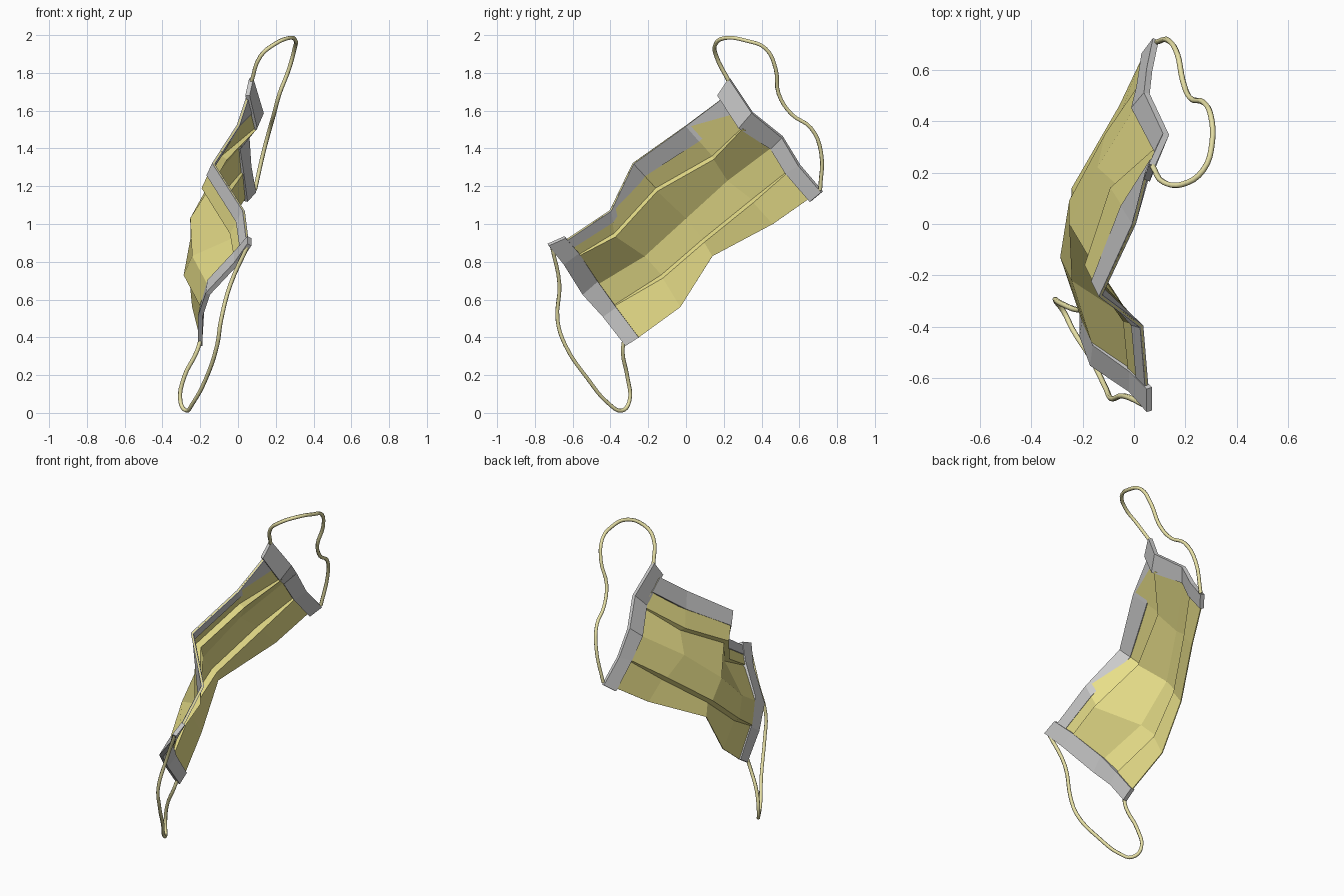
import bpy
from mathutils import Vector as V

if "Cube" in bpy.data.objects:
    bpy.data.objects.remove(bpy.data.objects["Cube"])


def material(name, rgb):
    m = bpy.data.materials.new(name)
    m.diffuse_color = (*rgb, 1)
    m.use_nodes = True
    m.node_tree.nodes["Principled BSDF"].inputs["Base Color"].default_value = m.diffuse_color
    return m


khaki = material("khaki_fabric", (0.80, 0.73, 0.25))
cream = material("cream_elastic", (0.80, 0.75, 0.38))


def sheet(name, rows, thick, mat=None):
    """Grid surface through equal-length rows of points, given thickness."""
    n = len(rows[0])
    verts = [tuple(p) for r in rows for p in r]
    faces = [(i * n + j, i * n + j + 1, (i + 1) * n + j + 1, (i + 1) * n + j)
             for i in range(len(rows) - 1) for j in range(n - 1)]
    me = bpy.data.meshes.new(name)
    me.from_pydata(verts, [], faces)
    ob = bpy.data.objects.new(name, me)
    bpy.context.collection.objects.link(ob)
    if mat:
        me.materials.append(mat)
    s = ob.modifiers.new("thickness", 'SOLIDIFY')
    s.thickness, s.offset = thick, 0
    return ob


def loop(name, pts):
    """Round elastic cord along a smooth path."""
    cu = bpy.data.curves.new(name, 'CURVE')
    cu.dimensions = '3D'
    cu.bevel_depth, cu.bevel_resolution, cu.resolution_u = 0.011, 1, 4
    cu.use_fill_caps = True
    sp = cu.splines.new('BEZIER')
    sp.bezier_points.add(len(pts) - 1)
    for b, p in zip(sp.bezier_points, pts):
        b.co = p
        b.handle_left_type = b.handle_right_type = 'AUTO'
    cu.materials.append(cream)
    bpy.context.collection.objects.link(bpy.data.objects.new(name, cu))


# fold lines of the mask, top edge to bottom edge, each from left end to right end
top = [V(p) for p in ((.05, -.64, .91), (.03, -.40, 1.07), (-.13, -.28, 1.32), (0, 0, 1.52), (.05, .20, 1.67))]
pleat1 = [V(p) for p in ((-.02, -.58, .83), (-.04, -.38, .95), (-.19, -.16, 1.19), (-.09, .14, 1.36), (.09, .30, 1.51))]
ridge = [V(p) for p in ((-.16, -.47, .68), (-.24, -.22, .83), (-.25, 0, 1.03), (-.14, .22, 1.23), (.01, .46, 1.41))]
pleat2 = [V(p) for p in ((-.20, -.38, .57), (-.285, -.13, .73), (-.25, .09, .92), (-.11, .35, 1.13), (.02, .54, 1.28))]
bottom = [V(p) for p in ((-.20, -.25, .40), (-.24, -.03, .56), (-.24, .14, .83), (-.055, .46, 1.0), (.04, .66, 1.14))]

# pleated fabric: each pleat is a small step toward the wearer
step = V((.03, .008, -.018))
lower = [[p + step * k for p, k in zip(r, (.3, 1, 1, 1, .3))] for r in (pleat1, pleat2)]
sheet("fabric_panel", [top, pleat1, lower[0], ridge, pleat2, lower[1], bottom], .006, khaki)

# binding along the top edge
sheet("top_binding", [top, [a.lerp(b, .5) for a, b in zip(top, pleat1)]], .016)

# folded bindings on both ends
sheet("left_binding", [
    [(.06, -.73, .89), (-.01, -.65, .79), (-.16, -.55, .63), (-.20, -.44, .51), (-.20, -.32, .355)],
    [(.06, -.64, .93), (-.01, -.57, .85), (-.15, -.47, .70), (-.19, -.37, .56), (-.20, -.25, .40)]], .025)
sheet("right_binding", [
    [(.05, .17, 1.68), (.09, .28, 1.51), (0, .45, 1.40), (.02, .53, 1.27), (.04, .66, 1.12)],
    [(.07, .23, 1.77), (.125, .35, 1.59), (.05, .51, 1.46), (.06, .60, 1.31), (.085, .72, 1.17)]], .025)

# ear loops
loop("left_ear_loop", [
    (.05, -.71, .88), (-.04, -.67, .68), (-.09, -.68, .49), (-.11, -.64, .36), (-.17, -.52, .18),
    (-.24, -.41, .05), (-.275, -.34, .012), (-.305, -.30, .06), (-.285, -.31, .19), (-.22, -.335, .32),
    (-.20, -.33, .38)])
loop("right_ear_loop", [
    (.07, .23, 1.75), (.12, .16, 1.89), (.19, .155, 1.95), (.27, .21, 1.985), (.305, .32, 1.97),
    (.30, .42, 1.93), (.27, .475, 1.82), (.22, .49, 1.69), (.19, .56, 1.58), (.17, .66, 1.51),
    (.135, .715, 1.38), (.09, .71, 1.18)])
